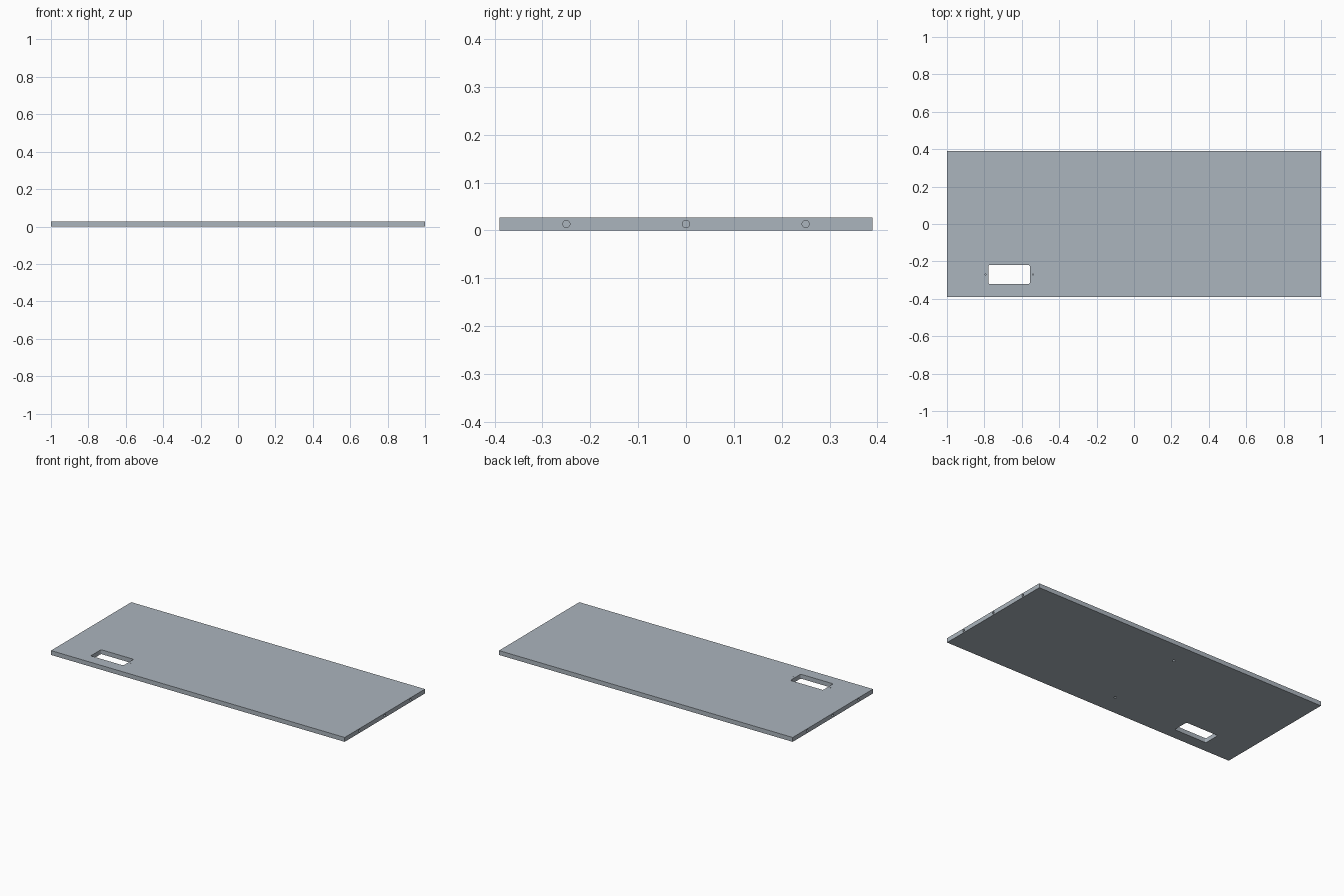
import bpy, bmesh, math
from mathutils import Matrix, Vector

if "Cube" in bpy.data.objects:
    bpy.data.objects.remove(bpy.data.objects["Cube"])

L, W, T = 2.0, 0.78, 0.027


def make_object(name, bm):
    bmesh.ops.recalc_face_normals(bm, faces=bm.faces)
    mesh = bpy.data.meshes.new(name)
    bm.to_mesh(mesh)
    bm.free()
    obj = bpy.data.objects.new(name, mesh)
    bpy.context.collection.objects.link(obj)
    return obj


def box(name, center, size, corner=0.0):
    bm = bmesh.new()
    bmesh.ops.create_cube(bm, size=1, matrix=Matrix.Translation(center) @ Matrix.Diagonal((*size, 1)))
    if corner:
        upright = [e for e in bm.edges if abs(e.verts[0].co.z - e.verts[1].co.z) > 1e-4]
        bmesh.ops.bevel(bm, geom=upright, offset=corner, segments=5, profile=0.5, affect='EDGES')
    return make_object(name, bm)


def drill(name, point, axis, radius, depth):
    # Cylinder centred on the surface point, so half of it enters the panel
    bm = bmesh.new()
    rot = Vector((0, 0, 1)).rotation_difference(Vector(axis)).to_matrix().to_4x4()
    bmesh.ops.create_cone(bm, cap_ends=True, segments=24, radius1=radius, radius2=radius,
                          depth=2 * depth, matrix=Matrix.Translation(point) @ rot)
    return make_object(name, bm)


# Flat rectangular panel in blue-grey
panel = box("desk_panel", (0, 0, T / 2), (L, W, T))
paint = bpy.data.materials.new("blue_grey")
paint.diffuse_color = (0.41, 0.46, 0.51, 1)
paint.use_nodes = True
paint.node_tree.nodes["Principled BSDF"].inputs["Base Color"].default_value = paint.diffuse_color
panel.data.materials.append(paint)

# Rounded rectangular pass-through opening
cutters = [box("opening_cutter", (-0.668, -0.27, T / 2), (0.222, 0.1, 0.2), 0.007)]

# Screw holes either side of the opening
for x in (-0.795, -0.541):
    cutters.append(drill("screw_cutter", (x, -0.27, T), (0, 0, 1), 0.003, 0.015))

# Dowel holes in both ends
for side in (-1, 1):
    for y in (-0.25, 0, 0.25):
        cutters.append(drill("dowel_cutter", (side * L / 2, y, T / 2), (1, 0, 0), 0.0075, 0.03))

# Blind holes in the underside
for x, y in ((-0.085, -0.26), (-0.073, 0.25)):
    cutters.append(drill("underside_cutter", (x, y, 0), (0, 0, 1), 0.0075, 0.015))

for cutter in cutters:
    cutter.hide_render = True
    mod = panel.modifiers.new(cutter.name, 'BOOLEAN')
    mod.operation = 'DIFFERENCE'
    mod.solver = 'EXACT'
    mod.object = cutter

# Apply the cuts, then discard the cutters
bpy.context.view_layer.objects.active = panel
panel.select_set(True)
for mod in list(panel.modifiers):
    bpy.ops.object.modifier_apply(modifier=mod.name)
for cutter in cutters:
    bpy.data.objects.remove(cutter)
bpy.ops.object.shade_smooth_by_angle(angle=math.radians(30))
